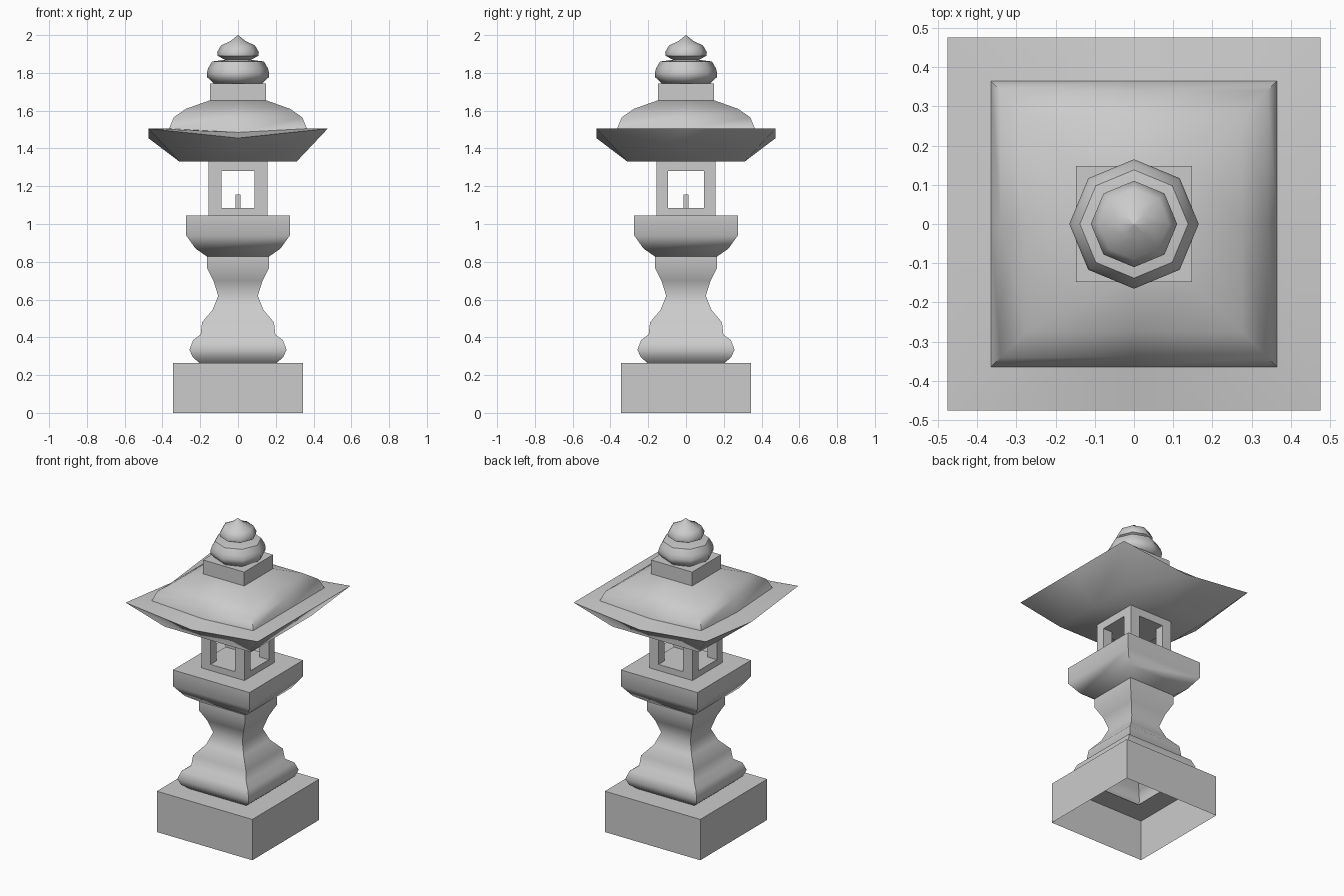
import bpy, math

if "Cube" in bpy.data.objects:
    bpy.data.objects.remove(bpy.data.objects["Cube"])

def make(name, verts, faces, angle=50):
    me = bpy.data.meshes.new(name)
    me.from_pydata(verts, [], faces)
    ob = bpy.data.objects.new(name, me)
    bpy.context.collection.objects.link(ob)
    if angle:
        bpy.ops.object.select_all(action='DESELECT')
        bpy.context.view_layer.objects.active = ob
        ob.select_set(True)
        bpy.ops.object.shade_smooth_by_angle(angle=math.radians(angle))
    return ob

def loft(name, rings, bottom=True, top=True, angle=50):
    n = len(rings[0])
    verts = [p for r in rings for p in r]
    faces = []
    for k in range(len(rings) - 1):
        for i in range(n):
            a, b = k * n + i, k * n + (i + 1) % n
            faces.append((a, b, b + n, a + n))
    if bottom:
        faces.append(tuple(reversed(range(n))))
    if top:
        faces.append(tuple(range(len(verts) - n, len(verts))))
    return make(name, verts, faces, angle)

def square(h, z):
    return [(-h, -h, z), (h, -h, z), (h, h, z), (-h, h, z)]

def square_loft(name, profile, **kw):
    return loft(name, [square(h, z) for h, z in profile], **kw)

def box(name, x, y, z0, z1):
    return loft(name, [[(-x, -y, z), (x, -y, z), (x, y, z), (-x, y, z)] for z in (z0, z1)], angle=0)

# Hollow plinth, open below
square_loft("plinth", [(.343, 0), (.343, .265), (.205, .265)], bottom=False, top=False)

# Waisted square pedestal
square_loft("pedestal", [(.205, .265), (.24, .295), (.257, .335), (.238, .385), (.198, .415),
                         (.19, .48), (.135, .545), (.105, .62), (.13, .7), (.165, .77), (.165, .828)],
            bottom=False, top=False)

# Bowl-shaped platform
square_loft("platform", [(.165, .828), (.225, .87), (.275, .94), (.275, 1.045)], bottom=False)

# Fire box with two crossing window tunnels
fire_box = box("fire_box", .155, .155, 1.045, 1.33)
for x, y in ((.088, .3), (.3, .095)):
    cutter = box("window_cutter", x, y, 1.085, 1.28)
    cutter.hide_render = True
    mod = fire_box.modifiers.new("window", 'BOOLEAN')
    mod.operation = 'DIFFERENCE'
    mod.solver = 'EXACT'
    mod.object = cutter
    bpy.context.view_layer.objects.active = fire_box
    bpy.ops.object.modifier_apply(modifier=mod.name)
    bpy.data.objects.remove(cutter)

# Candle
box("candle", .013, .013, 1.085, 1.155)

# Roof: eave edges sag in the middle, except on the +x side
def roof_ring(h, z, sag=0):
    s = z - sag
    return [(-h, -h, z), (0, -h, s), (h, -h, z), (h, 0, z),
            (h, h, z), (0, h, s), (-h, h, z), (-h, 0, s)]

loft("roof", [roof_ring(.31, 1.33), roof_ring(.475, 1.505, .05), roof_ring(.365, 1.505, .02),
              roof_ring(.34, 1.565), roof_ring(.275, 1.61), roof_ring(.148, 1.655)], angle=60)

# Square neck block
box("neck_block", .148, .148, 1.655, 1.745)

# Eight-sided finial in two bulbs
def octagon(r, z):
    return [(r * math.cos(i * math.pi / 4), r * math.sin(i * math.pi / 4), z) for i in range(8)]

loft("finial_base", [octagon(r, z) for r, z in
                     [(.13, 1.745), (.163, 1.777), (.165, 1.8), (.158, 1.825), (.138, 1.86), (.065, 1.87)]])
loft("finial_tip", [octagon(r, z) for r, z in
                    [(.065, 1.868), (.108, 1.89), (.11, 1.91), (.09, 1.945), (.037, 1.97), (.001, 2.0)]])
